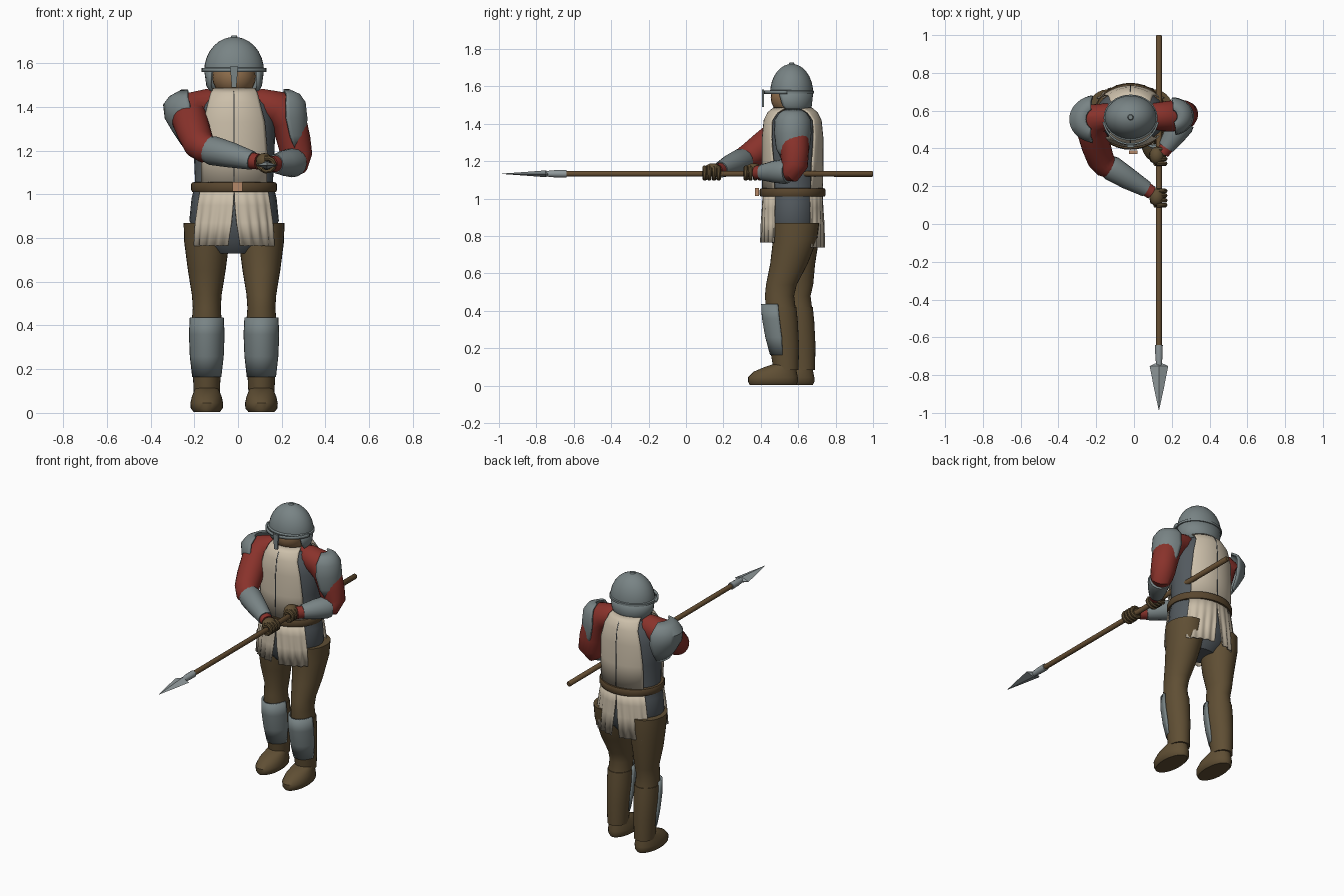
import bpy, bmesh, math
from mathutils import Vector

if "Cube" in bpy.data.objects:
    bpy.data.objects.remove(bpy.data.objects["Cube"])

CX, CY = -0.018, 0.57          # body axis


def material(name, rgb):
    m = bpy.data.materials.new(name)
    m.diffuse_color = (*rgb, 1)
    m.use_nodes = True
    m.node_tree.nodes["Principled BSDF"].inputs["Base Color"].default_value = m.diffuse_color
    return m


STEEL = material("steel", (0.19, 0.23, 0.235))
MAIL = material("dark_mail", (0.085, 0.10, 0.112))
CREAM = material("cream_cloth", (0.60, 0.52, 0.40))
RED = material("red_cloth", (0.25, 0.032, 0.024))
LEATHER = material("brown_leather", (0.115, 0.077, 0.034))
BELT = material("belt_leather", (0.10, 0.062, 0.028))
SKIN = material("skin", (0.28, 0.16, 0.075))
WOOD = material("wood", (0.13, 0.076, 0.032))
COPPER = material("copper", (0.46, 0.25, 0.14))
BLADE = material("blade_steel", (0.28, 0.32, 0.33))


def finish(name, bm, mat, thick=0, smooth=True):
    bmesh.ops.recalc_face_normals(bm, faces=bm.faces)
    me = bpy.data.meshes.new(name)
    bm.to_mesh(me)
    bm.free()
    ob = bpy.data.objects.new(name, me)
    bpy.context.collection.objects.link(ob)
    me.materials.append(mat)
    if thick:
        s = ob.modifiers.new("thickness", 'SOLIDIFY')
        s.thickness = thick
        s.offset = 0
    if smooth:
        bpy.ops.object.select_all(action='DESELECT')
        bpy.context.view_layer.objects.active = ob
        ob.select_set(True)
        bpy.ops.object.shade_smooth_by_angle(angle=math.radians(40))
    return ob


def skin_rings(name, mat, rings, closed=True, thick=0, smooth=True):
    """Join rows of points with quads; closed rows get end caps."""
    bm = bmesh.new()
    rows = [[bm.verts.new(p) for p in r] for r in rings]
    n = len(rows[0])
    for a, b in zip(rows, rows[1:]):
        for i in range(n if closed else n - 1):
            j = (i + 1) % n
            bm.faces.new((a[i], a[j], b[j], b[i]))
    if closed:
        bm.faces.new(rows[0])
        bm.faces.new(rows[-1])
    return finish(name, bm, mat, thick, smooth)


def loft(name, mat, rings, n=28):
    """Stacked horizontal ellipses (x, y, z, rx, ry)."""
    pts = [[(x + rx * math.sin(t), y - ry * math.cos(t), z)
            for t in (math.tau * i / n for i in range(n))]
           for x, y, z, rx, ry in rings]
    return skin_rings(name, mat, pts)


def shell(name, mat, rings, thick=0.008, n=18, wave=0):
    """Open arcs (x, y, z, rx, ry, a0, a1); angles in degrees from the front."""
    pts = []
    for k, (x, y, z, rx, ry, a0, a1) in enumerate(rings):
        row = []
        for i in range(n + 1):
            t = math.radians(a0 + (a1 - a0) * i / n)
            w = 1 + wave * k * math.cos(i * math.tau / 6)
            row.append((x + rx * w * math.sin(t), y - ry * w * math.cos(t), z))
        pts.append(row)
    return skin_rings(name, mat, pts, False, thick)


def tube(name, mat, path, n=16, smooth=True):
    """Round limb through (x, y, z, radius) points."""
    P = [Vector(p[:3]) for p in path]
    rings, side = [], None
    for i, p in enumerate(P):
        t = (P[min(i + 1, len(P) - 1)] - P[max(i - 1, 0)]).normalized()
        if side is None:
            side = t.orthogonal()
        side = (side - t * side.dot(t)).normalized()
        up = t.cross(side)
        r = path[i][3]
        rings.append([p + r * (math.cos(a) * side + math.sin(a) * up)
                      for a in (math.tau * k / n for k in range(n))])
    return skin_rings(name, mat, rings, smooth=smooth)


def ball(name, mat, c, s, n=24):
    bm = bmesh.new()
    bmesh.ops.create_uvsphere(bm, u_segments=n, v_segments=n // 2, radius=1)
    for v in bm.verts:
        v.co = Vector((v.co.x * s[0] + c[0], v.co.y * s[1] + c[1], v.co.z * s[2] + c[2]))
    return finish(name, bm, mat)


def plate(name, mat, c, s, taper=1):
    bm = bmesh.new()
    bmesh.ops.create_cube(bm, size=1)
    for v in bm.verts:
        w = taper if v.co.z < 0 else 1
        v.co = Vector((v.co.x * s[0] * w + c[0], v.co.y * s[1] + c[1], v.co.z * s[2] + c[2]))
    return finish(name, bm, mat, smooth=False)


# Mail body
loft("mail_body", MAIL, [(CX, CY, *r) for r in (
    (0.73, .10, .08), (0.78, .155, .125), (0.88, .205, .145), (0.98, .195, .145),
    (1.05, .178, .143), (1.2, .185, .143), (1.33, .19, .143), (1.41, .165, .13),
    (1.46, .12, .10))])

# Tabard: chest and back panels, split skirt panels, seams
TOP = ((1.485, .105, .10, 66), (1.46, .135, .13, 52), (1.42, .168, .15, 44), (1.33, .197, .159, 45),
       (1.2, .195, .16, 50), (1.03, .188, .157, 52))
SKIRT = ((1.03, .188, .157, 0, 54), (0.95, .203, .160, 1, 54), (0.87, .212, .164, 3, 55),
         (0.765, .218, .167, 7, 55))
for label, turn, drop in (("front", 0, 0), ("back", 180, -0.025)):
    shell("tabard_" + label, CREAM, [(CX, CY, z, rx, ry, turn - a, turn + a) for z, rx, ry, a in TOP])
    shell("tabard_seam_" + label, MAIL, [(CX, CY, z, rx + .003, ry + .003, turn - .8, turn + .8)
                                         for z, rx, ry, a in TOP], 0.004, 2)
    for s in (-1, 1):
        shell("skirt_" + label, CREAM,
              [(CX, CY, z + (drop if z < .8 else 0), rx, ry, turn + s * a0, turn + s * a1)
               for z, rx, ry, a0, a1 in SKIRT], 0.006, 24, 0.011)

# Belt and buckle
loft("belt", BELT, [(CX, CY, *r) for r in (
    (1.01, .17, .15), (1.012, .192, .172), (1.022, .197, .177), (1.045, .197, .177),
    (1.055, .192, .172), (1.057, .17, .15))], 36)
plate("buckle", COPPER, (CX + .015, 0.38, 1.035), (.045, .02, .042))

# Legs, greaves and boots; the right one stands forward
for label, s, dy in (("right", 1, 0), ("left", -1, 0.088)):
    lx = CX + s * 0.125
    k = dy / 0.088
    loft(label + "_leg", LEATHER, [
        (lx, .587, .87, .106, .125), (lx, .583 + .01 * k, .78, .103, .118),
        (lx, .55 + .04 * k, .65, .086, .10), (lx, .51 + dy, .54, .068, .082),
        (lx, .50 + dy, .48, .064, .078), (lx, .508 + dy, .40, .070, .080)])
    loft(label + "_boot_shaft", LEATHER, [
        (lx, .508 + dy, .42, .064, .074), (lx, .508 + dy, .42, .072, .082),
        (lx, .515 + dy, .34, .073, .083), (lx, .525 + dy, .22, .066, .079),
        (lx, .535 + dy, .085, .059, .067)])
    shell(label + "_greave", STEEL, [
        (lx, .50 + dy, .437, .072, .092, -85, 85), (lx, .508 + dy, .36, .076, .096, -85, 85),
        (lx, .52 + dy, .26, .072, .090, -85, 85), (lx, .53 + dy, .165, .062, .075, -80, 80)], 0.012)
    fy = 0.465 + dy
    loft(label + "_boot_foot", LEATHER, [
        (lx, fy, .005, .06, .125), (lx, fy, .02, .073, .133), (lx, fy, .045, .075, .133),
        (lx, fy + .012, .075, .068, .115), (lx, fy + .04, .10, .058, .085),
        (lx, fy + .07, .12, .05, .055)])

# Head and neck
ball("head", SKIN, (CX, .56, 1.54), (.10, .107, .10))
tube("neck", SKIN, [(CX, .575, 1.42, .075), (CX, .57, 1.52, .075)])

# Helmet: dome, rim, brow band, cheek and neck guard, nose guard, crest stud
DOME = [(CX, .565, 1.565 + .155 * math.sin(a), .135 * math.cos(a) + .002, .113 * math.cos(a) + .002)
        for a in (math.radians(d) for d in (0, 10, 22, 35, 48, 60, 72, 82, 89))]
loft("helmet_dome", STEEL, DOME, 32)
loft("helmet_rim", STEEL, [(CX, .563, z, rx, ry) for z, rx, ry in (
    (1.56, .13, .108), (1.562, .143, .122), (1.575, .143, .122), (1.582, .132, .111))], 32)
loft("helmet_stud", STEEL, [(CX, .565, 1.715, .018, .018), (CX, .565, 1.727, .012, .012)], 12)
shell("brow_band", STEEL, [(CX, .565, z, .146, .142, -80, 80) for z in (1.56, 1.578)], 0.01)
shell("neck_guard", STEEL, [(CX, .565, 1.455, .10, .092, 88, 272), (CX, .565, 1.50, .122, .102, 62, 298),
                            (CX, .565, 1.575, .132, .11, 52, 308)], 0.012, 28)
plate("nose_guard", STEEL, (CX, .412, 1.537), (.036, .012, .095), 0.6)

# Arms: sleeve, forearm guard, cuff
tube("right_sleeve", RED, [(.04, .57, 1.42, .05), (.10, .57, 1.415, .07), (.18, .57, 1.395, .082),
                           (.232, .575, 1.34, .083), (.255, .58, 1.25, .077), (.268, .58, 1.18, .072),
                           (.262, .56, 1.15, .066), (.235, .52, 1.145, .05)], 20)
tube("right_forearm_guard", STEEL, [(.262, .545, 1.145, .062), (.25, .525, 1.145, .067),
                                    (.21, .465, 1.143, .058), (.17, .405, 1.14, .043)])
tube("right_cuff", RED, [(.175, .41, 1.14, .038), (.15, .375, 1.14, .036)])
tube("left_sleeve", RED, [(-.07, .57, 1.42, .05), (-.13, .57, 1.415, .07), (-.205, .56, 1.39, .084),
                          (-.222, .50, 1.345, .084), (-.20, .41, 1.28, .077), (-.178, .345, 1.23, .072),
                          (-.15, .31, 1.21, .066), (-.10, .28, 1.20, .05)], 20)
tube("left_forearm_guard", STEEL, [(-.135, .305, 1.205, .062), (-.115, .293, 1.20, .067),
                                   (-.03, .24, 1.18, .058), (.065, .185, 1.155, .043)])
tube("left_cuff", RED, [(.06, .188, 1.155, .038), (.095, .165, 1.15, .036)])

# Shoulder plates
shell("left_shoulder_plate", STEEL, [(-.20, .555, z, rx, ry, -90 - a, -90 + a) for z, rx, ry, a in (
    (1.23, .055, .075, 60), (1.29, .095, .105, 75), (1.35, .13, .122, 82), (1.41, .137, .12, 82),
    (1.445, .11, .10, 75), (1.475, .055, .06, 60))], 0.012)
shell("right_shoulder_plate", STEEL, [(.20, .57, z, rx, ry, 95 - a, 95 + a) for z, rx, ry, a in (
    (1.215, .098, .07, 60), (1.27, .108, .088, 75), (1.35, .112, .095, 85), (1.42, .104, .092, 85),
    (1.455, .08, .07, 80), (1.477, .03, .035, 70))], 0.012)

# Spear
SX, SZ = 0.132, 1.133
tube("spear_shaft", WOOD, [(SX, 1.0, SZ, .012), (SX, .995, SZ, .016), (SX, -.66, SZ, .015)])
tube("spear_socket", BLADE, [(SX, -.64, SZ, .021), (SX, -.70, SZ, .020), (SX, -.78, SZ, .012)], 12)
skin_rings("spear_blade", BLADE, [
    [(SX + w, y, SZ), (SX, y, SZ + h), (SX - w, y, SZ), (SX, y, SZ - h)]
    for y, w, h in ((-.735, .012, .012), (-.752, .049, .018), (-.87, .026, .009), (-.985, .001, .001))],
    smooth=False)

# Gloved hands with fingers curled round the shaft
for label, hy in (("left", .138), ("right", .358)):
    ball(label + "_palm", LEATHER, (SX - .012, hy + .004, SZ + .02), (.038, .048, .036), 16)
    for f in range(4):
        y = hy - .038 + f * .025
        tube(label + "_finger", LEATHER,
             [(SX + .033 * math.cos(a), y, SZ + .004 + .03 * math.sin(a), .0125)
              for a in (math.radians(d) for d in range(110, -136, -35))], 8)
    tube(label + "_thumb", LEATHER, [(SX - .04, hy + .02, SZ + .02, .013), (SX - .035, hy - .02, SZ - .005, .013),
                                     (SX - .01, hy - .035, SZ - .026, .011)], 8)
